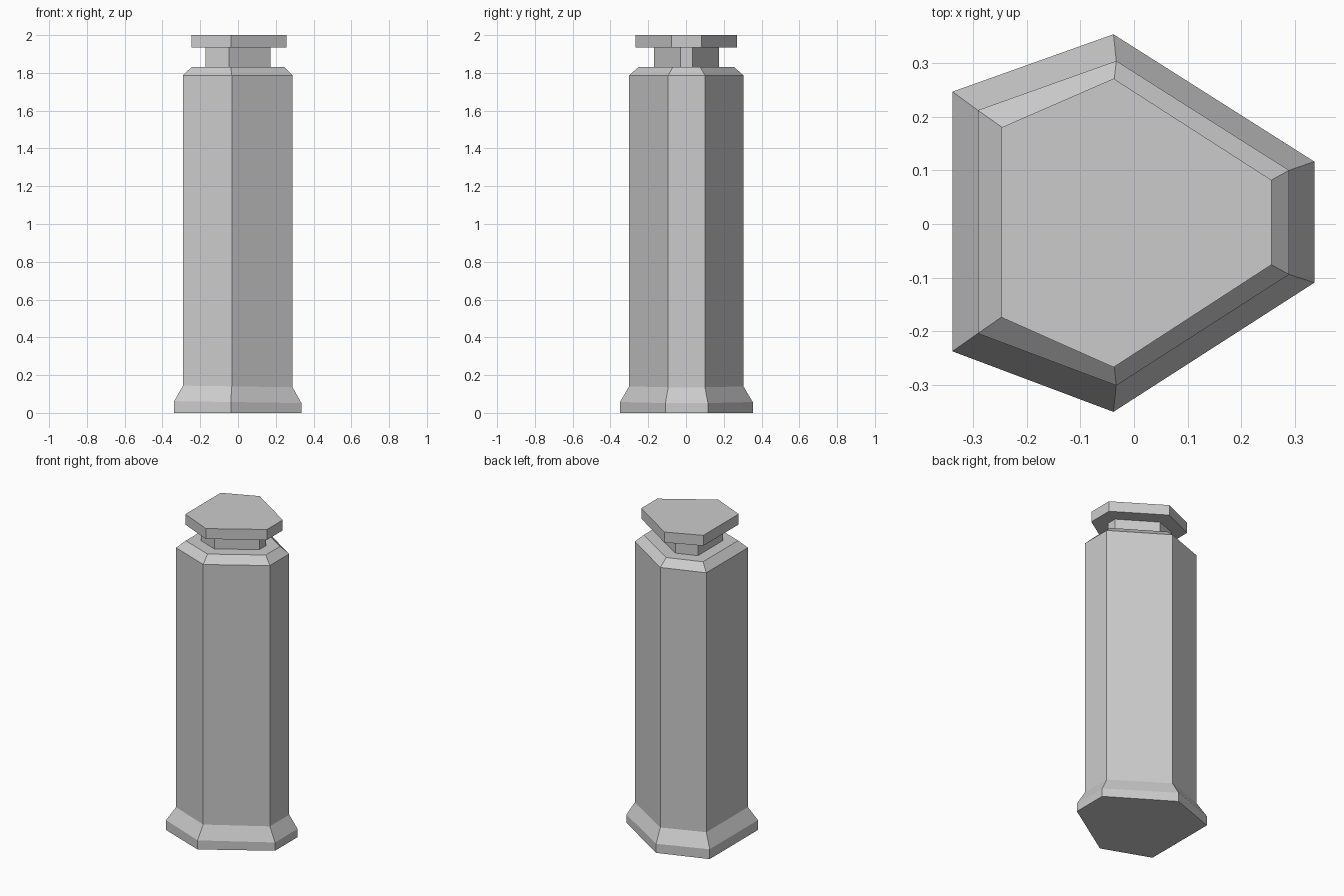
import bpy
import bmesh
from mathutils import Vector

if "Cube" in bpy.data.objects:
    bpy.data.objects.remove(bpy.data.objects["Cube"])

# Irregular six-sided cross-sections
SHAFT = [(-0.291, 0.212), (-0.291, -0.204), (-0.033, -0.301),
         (0.289, -0.094), (0.289, 0.100), (-0.033, 0.304)]
CAP = [(-0.247, 0.180), (-0.247, -0.174), (-0.038, -0.267),
       (0.256, -0.076), (0.256, 0.082), (-0.038, 0.271)]


def scaled(outline, s):
    return [(x * s, y * s) for x, y in outline]


def inset(outline, d):
    """Move every edge of a counter-clockwise outline inward by d."""
    pts = [Vector(p) for p in outline]
    result = []
    for i, p in enumerate(pts):
        e1 = (p - pts[i - 1]).normalized()
        e2 = (pts[(i + 1) % len(pts)] - p).normalized()
        n1, n2 = Vector((-e1.y, e1.x)), Vector((-e2.y, e2.x))
        q = p + (n1 + n2) * (d / (1 + n1.dot(n2)))
        result.append((q.x, q.y))
    return result


def loft(name, rings):
    """Skin a closed solid through (outline, height, tilt) rings."""
    bm = bmesh.new()
    loops = [[bm.verts.new((x, y, z - tilt * x)) for x, y in outline]
             for outline, z, tilt in rings]
    for a, b in zip(loops, loops[1:]):
        for i in range(len(a)):
            j = (i + 1) % len(a)
            bm.faces.new((a[i], a[j], b[j], b[i]))
    bm.faces.new(loops[0][::-1])
    bm.faces.new(loops[-1])
    mesh = bpy.data.meshes.new(name)
    bm.to_mesh(mesh)
    bm.free()
    obj = bpy.data.objects.new(name, mesh)
    bpy.context.collection.objects.link(obj)
    return obj


foot = scaled(SHAFT, 1.163)
shoulder = inset(SHAFT, 0.046)
neck = inset(SHAFT, 0.118)

# Flared foot, shaft, chamfered shoulder, recessed neck and overhanging cap
loft("hexagonal_post", [
    (foot, 0.0, 0.0),
    (foot, 0.057, 0.015),
    (SHAFT, 0.14, 0.015),
    (SHAFT, 1.787, 0.0),
    (shoulder, 1.832, 0.0),
    (neck, 1.832, 0.0),
    (neck, 1.934, 0.0),
    (CAP, 1.934, 0.0),
    (CAP, 2.0, 0.0),
])
